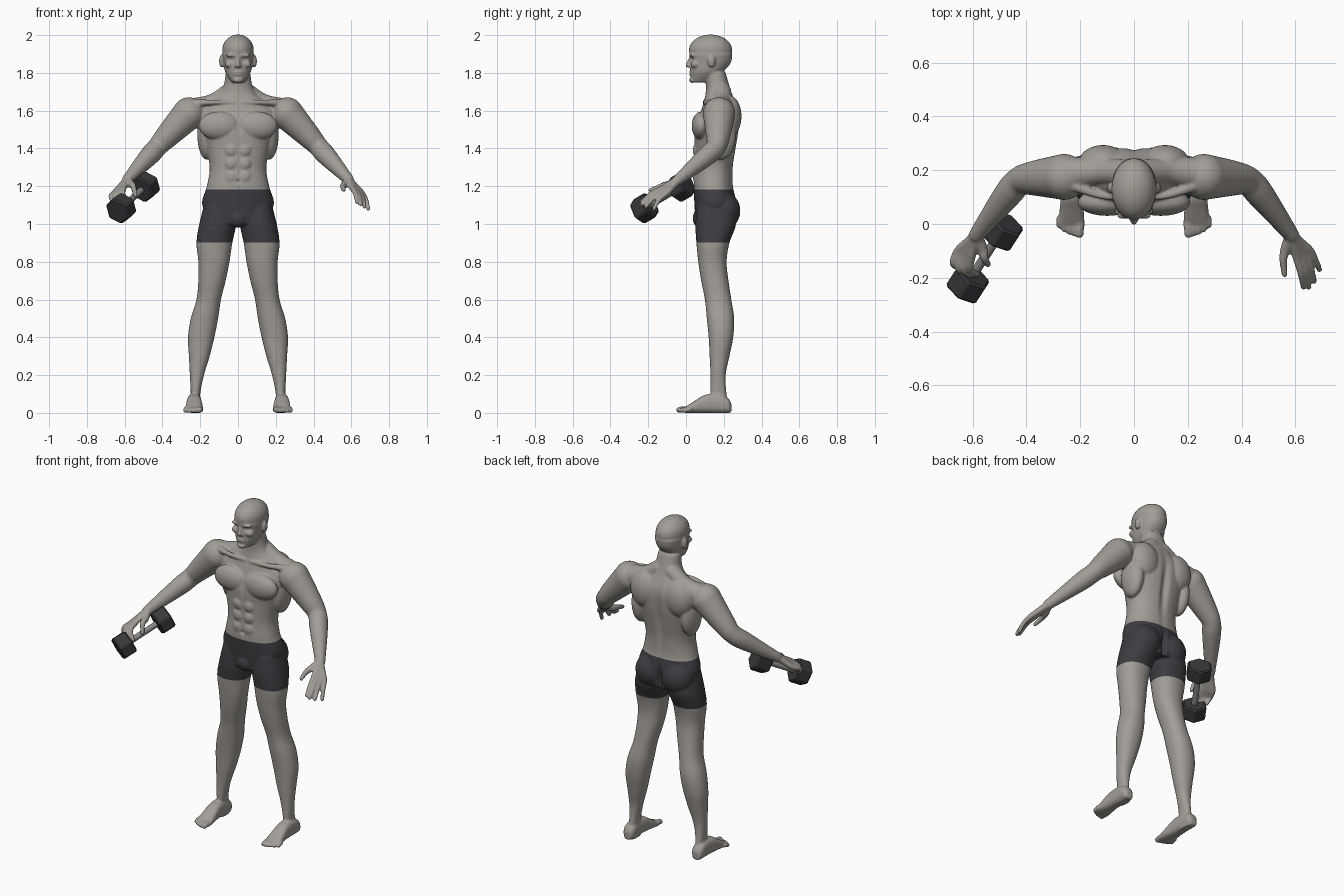
import bpy
import bmesh
from math import cos, sin, pi, tau, exp, copysign
from mathutils import Vector, Matrix

cube = bpy.data.objects.get("Cube")
if cube:
    bpy.data.objects.remove(cube, do_unlink=True)


def make_material(name, red, green, blue):
    material = bpy.data.materials.new(name)
    material.use_nodes = True
    color = (red, green, blue, 1)
    material.diffuse_color = color
    shader = material.node_tree.nodes["Principled BSDF"]
    shader.inputs["Base Color"].default_value = color
    shader.inputs["Roughness"].default_value = .6
    return material


def add_object(name, builder, materials):
    mesh = bpy.data.meshes.new(name)
    builder.to_mesh(mesh)
    builder.free()
    for material in materials:
        mesh.materials.append(material)
    thing = bpy.data.objects.new(name, mesh)
    bpy.context.scene.collection.objects.link(thing)
    return thing


skin = make_material("warm grey skin", .36, .335, .305)
cloth = make_material("dark cloth", .047, .045, .053)
iron = make_material("dark iron", .04, .04, .045)
steel = make_material("grey steel", .25, .24, .23)

bm = bmesh.new()


# Smooth interpolation of profile rows
def spline(rows, steps=5):
    last = len(rows) - 1
    result = []
    for index in range(last):
        before, start = rows[max(index - 1, 0)], rows[index]
        end, after = rows[index + 1], rows[min(index + 2, last)]
        for step in range(steps):
            t = step / steps
            result.append([b + t / 2 * (c - a + t * (2 * a - 5 * b + 4 * c - d + t * (3 * (b - c) + d - a)))
                           for a, b, c, d in zip(before, start, end, after)])
    return result + [list(rows[last])]


def oval(width, depth, power=2.2, count=32):
    def bulge(value):
        return copysign(abs(value) ** (2 / power), value)
    angles = [tau * index / count for index in range(count)]
    return [(width * bulge(cos(angle)), depth * bulge(sin(angle))) for angle in angles]


def loft(rings):
    loops = [[bm.verts.new(point) for point in ring] for ring in rings]
    for lower, upper in zip(loops, loops[1:]):
        for index in range(len(lower)):
            previous = index - 1
            bm.faces.new((lower[previous], lower[index], upper[index], upper[previous]))
    bm.faces.new(reversed(loops[0]))
    bm.faces.new(loops[-1])


# Evenly spaced horizontal sections: inner x, outer x, front y, back y
def stack(bottom, spacing, rows, side=1):
    heights = [(bottom + spacing * index, *row) for index, row in enumerate(rows)]
    loft([[(side * ((inner + outer) / 2 + u), (front + back) / 2 + v, z)
           for u, v in oval((outer - inner) / 2, (back - front) / 2)]
          for z, inner, outer, front, back in spline(heights)])


def symmetric(rows):
    return [(-width, width, front, back) for width, front, back in rows]


def ball(x, y, z, width, depth, height, side=1):
    placement = Matrix.Translation((side * x, y, z)) @ Matrix.Diagonal((width, depth, height, 1))
    bmesh.ops.create_uvsphere(bm, u_segments=24, v_segments=16, radius=1, matrix=placement)


# Round-ended tube along (point, radius) pairs
def tube(pairs, side=1):
    rows = spline([(side * point[0], point[1], point[2], radius) for point, radius in pairs])
    points = [Vector(row[:3]) for row in rows]
    last = len(points) - 1
    rings = []
    for index, point in enumerate(points):
        tangent = points[min(index + 1, last)] - points[max(index - 1, 0)]
        turn = tangent.to_track_quat('Z', 'Y')
        radius = rows[index][3]
        rings.append([point + turn @ Vector((u, v, 0)) for u, v in oval(radius, radius, 2)])
    loft(rings)
    for point, row in ((points[0], rows[0]), (points[-1], rows[-1])):
        ball(*point, row[3], row[3], row[3])


# Torso and neck
stack(1, .1, symmetric([(.13, .05, .26), (.19, .045, .27), (.165, .04, .25),
                        (.15, .045, .25), (.17, .045, .265), (.2, .045, .28),
                        (.2, .08, .28), (.09, .105, .24), (.065, .1, .21)]))
ball(0, .075, 1.03, .05, .04, .05)

# Jaw, skull, nose, lips and chin
stack(1.75, .05, symmetric([(.035, .03, .12), (.066, .023, .19),
                            (.077, .022, .235), (.084, .017, .246)]))
ball(0, .13, 1.92, .084, .115, .083)
tube([((0, .024, 1.88), .009), ((0, .008, 1.84), .012)])
ball(0, .027, 1.797, .025, .013, .013)
ball(0, .033, 1.762, .025, .017, .016)

LEG = [(.2, .25, .13, .23), (.2, .25, .13, .215), (.18, .255, .13, .21), (.15, .26, .125, .23),
       (.125, .265, .12, .25), (.105, .25, .11, .255), (.09, .22, .1, .24), (.065, .21, .08, .225),
       (.045, .21, .065, .215), (.03, .22, .055, .23), (.01, .205, .05, .265), (.02, .18, .06, .25)]
ARM = [((.26, .175, 1.585), .086), ((.375, .17, 1.465), .064), ((.425, .16, 1.41), .053),
       ((.47, .11, 1.36), .052), ((.585, -.04, 1.235), .029)]
# Foot sections: y, half width, height
FOOT = [(.24, .02, .05), (.22, .035, .08), (.17, .037, .1), (.1, .04, .095),
        (.05, .045, .066), (-.01, .05, .028)]
wrist = Vector(ARM[-1][0])


# Four fingers fanned between the index finger and the little finger
def fingers(side, index_tip, little_tip, bend):
    for number in range(4):
        fan = number / 3
        knuckle = Vector((.605, -.125, 1.19)).lerp(Vector((.655, -.1, 1.165)), fan)
        tip = Vector(index_tip).lerp(Vector(little_tip), fan)
        tip.y -= .025 * sin(pi * fan)
        middle = (knuckle + tip) / 2 + Vector(bend)
        tube([(wrist, .022), (wrist.lerp(knuckle, .5), .018), (knuckle, .0155),
              (middle, .013), (tip, .0105)], side)


def thumb(side, tip):
    tube([(wrist, .022), ((.565, -.09, 1.21), .02), ((.555, -.13, 1.2), .015), (tip, .0115)], side)


for side in (1, -1):
    # Brow, cheek, nostril and ear
    ball(.034, .031, 1.893, .032, .014, .009, side)
    ball(.045, .05, 1.845, .026, .026, .02, side)
    ball(.011, .019, 1.836, .009, .01, .008, side)
    ball(.088, .135, 1.862, .012, .021, .034, side)
    # Chest, flank, shoulder blade, seat and belly muscles
    ball(.1, .08, 1.52, .11, .05, .075, side)
    ball(.165, .185, 1.47, .05, .08, .13, side)
    ball(.115, .23, 1.57, .09, .064, .11, side)
    ball(.09, .2, 1.07, .095, .088, .1, side)
    for step in range(3):
        ball(.035, .056, 1.25 + .07 * step, .034, .02, .036, side)
    # Neck slope, collar bone and arm
    tube([((.04, .19, 1.7), .05), ((.13, .195, 1.64), .05), ((.24, .185, 1.6), .066)], side)
    tube([((.02, .1, 1.645), .012), ((.12, .105, 1.645), .013), ((.22, .14, 1.64), .02)], side)
    tube(ARM, side)
    # Leg, foot and toes
    stack(0, .1, LEG, side)
    loft([[(side * (.232 + u), y, height / 2 + v) for u, v in oval(width, height / 2, 2.6)]
          for y, width, height in spline(FOOT)])
    for toe in range(5):
        radius = .012 if toe else .0155
        x = .202 + .019 * toe
        tip = .002 * toe * toe - .037
        tube([((x, .02, .02), radius), ((x, tip + .02, .019), radius), ((x, tip, radius), radius)], side)

# Open left hand and gripping right hand
fingers(1, (.63, -.235, 1.115), (.69, -.17, 1.08), (.004, -.006, .008))
thumb(1, (.56, -.187, 1.18))
fingers(-1, (.58, -.185, 1.11), (.66, -.16, 1.11), (.016, -.015, .008))
thumb(-1, (.543, -.15, 1.15))

# Fuse the parts into one skin
bmesh.ops.recalc_face_normals(bm, faces=bm.faces)
body = add_object("body", bm, [skin, cloth])
fuse = body.modifiers.new("fuse", 'REMESH')
fuse.mode = 'VOXEL'
fuse.voxel_size = .0055
soften = body.modifiers.new("soften", 'SMOOTH')
soften.iterations = 6
bpy.context.view_layer.update()
graph = bpy.context.evaluated_depsgraph_get()
body.data = bpy.data.meshes.new_from_object(body.evaluated_get(graph))
body.modifiers.clear()


# Sculpted grooves pushed along y
def groove(center, radii, push):
    for vertex in body.data.vertices:
        distance = sum(((a - b) / r) ** 2 for a, b, r in zip(vertex.co, center, radii))
        if distance < 9:
            vertex.co.y += push * exp(-distance)


groove((0, .28, 1.42), (.022, .06, .17), -.018)  # spine
groove((0, .27, 1.06), (.014, .06, .07), -.03)  # seat
groove((0, .03, 1.5), (.012, .05, .06), .008)  # breastbone
groove((0, .04, 1.225), (.009, .03, .01), .012)  # navel
groove((0, .015, 1.797), (.024, .02, .004), .006)  # mouth
for eye in (.032, -.032):
    groove((eye, .025, 1.872), (.019, .03, .011), .013)
    groove((eye, .035, 1.872), (.011, .025, .006), -.005)

# Shorts: clean cuts at the hem and waist
HEM, WAIST = .903, 1.182
cutter = bmesh.new()
cutter.from_mesh(body.data)
for height in (HEM, WAIST):
    everything = cutter.verts[:] + cutter.edges[:] + cutter.faces[:]
    bmesh.ops.bisect_plane(cutter, geom=everything, plane_co=(0, 0, height), plane_no=(0, 0, 1))
for face in cutter.faces:
    middle = face.calc_center_median()
    face.material_index = int(HEM < middle.z < WAIST and abs(middle.x) < .3)
    face.smooth = True
body.data.materials.clear()
for material in (skin, cloth):
    body.data.materials.append(material)
cutter.to_mesh(body.data)
cutter.free()

# Dumbbell in the right hand
front_end = Vector((-.618, -.22, 1.083))
rear_end = Vector((-.492, -.025, 1.197))
axis = rear_end - front_end


def rod(name, center, radius, length, sides, material):
    builder = bmesh.new()
    turn = axis.to_track_quat('Z', 'Y').to_matrix().to_4x4()
    bmesh.ops.create_cone(builder, cap_ends=True, segments=sides, radius1=radius, radius2=radius,
                          depth=length, matrix=Matrix.Translation(center) @ turn)
    for face in builder.faces:
        face.smooth = sides > 6 and len(face.verts) == 4
    return add_object(name, builder, [material])


rod("dumbbell_bar", (front_end + rear_end) / 2, .017, axis.length, 20, steel)
for name, center in (("dumbbell_front_weight", front_end), ("dumbbell_rear_weight", rear_end)):
    weight = rod(name, center, .075, .085, 6, iron)
    weight.modifiers.new("bevel", 'BEVEL').width = .008
